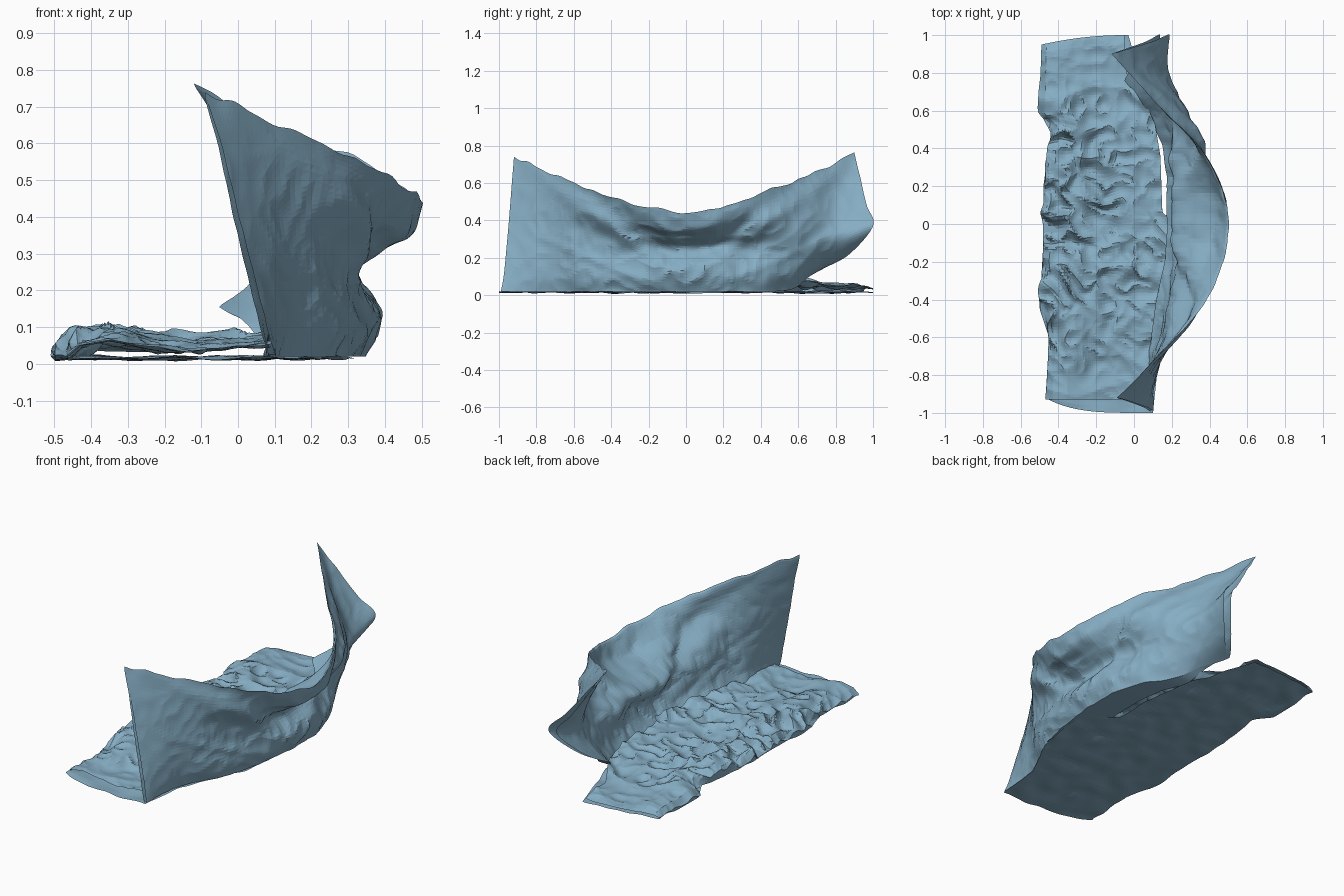
import bpy, bmesh, math
from mathutils import Vector, noise

if "Cube" in bpy.data.objects:
    bpy.data.objects.remove(bpy.data.objects["Cube"])


def catmull(pts, t):
    """Smooth point on a list of vectors, t in 0..1."""
    n = len(pts) - 1
    f = min(max(t, 0), 1) * n
    i = min(int(f), n - 1)
    f -= i
    a, b, c, d = (pts[min(max(k, 0), n)] for k in (i - 1, i, i + 1, i + 2))
    return 0.5 * (2 * b + (c - a) * f + (2 * a - 5 * b + 4 * c - d) * f * f
                  + (3 * b - a - 3 * c + d) * f ** 3)


def at(table, y):
    """Linear lookup in (y, value) pairs."""
    for (y0, a), (y1, b) in zip(table, table[1:]):
        if y <= y1:
            return a + (b - a) * max(0, y - y0) / (y1 - y0)
    return table[-1][1]


def crease(p, scale, seed):
    """Ridged noise giving sharp wrinkles, about -0.5..0.5."""
    q = p * scale + Vector((seed, seed * 0.7, -seed))
    return 0.5 - 2 * abs(noise.noise(q))


def sheet(name, fn, nu, nv):
    """Flat-shaded crumpled film from fn(u, v)."""
    bm = bmesh.new()
    g = [[bm.verts.new(fn(i / nu, j / nv)) for j in range(nv + 1)] for i in range(nu + 1)]
    for i in range(nu):
        for j in range(nv):
            bm.faces.new((g[i][j], g[i + 1][j], g[i + 1][j + 1], g[i][j + 1]))
    bmesh.ops.triangulate(bm, faces=bm.faces)
    bmesh.ops.recalc_face_normals(bm, faces=bm.faces)
    me = bpy.data.meshes.new(name)
    bm.to_mesh(me)
    bm.free()
    ob = bpy.data.objects.new(name, me)
    bpy.context.collection.objects.link(ob)
    mat = bpy.data.materials.get("blue_film") or bpy.data.materials.new("blue_film")
    mat.diffuse_color = (0.24, 0.42, 0.55, 1)
    mat.use_nodes = True
    mat.node_tree.nodes["Principled BSDF"].inputs["Base Color"].default_value = mat.diffuse_color
    me.materials.append(mat)
    return ob


# Outlines of the flat part seen from above, and the inner foot line of the wall
LEFT = [(-1, -.47), (-.6, -.45), (-.45, -.5), (-.1, -.48), (.2, -.48), (.48, -.44), (.6, -.5), (1, -.49)]
LOWER_RIGHT = [(-1, .1), (-.72, .13), (-.4, .28), (-.15, .32), (0, .22), (.06, .15), (.36, .14), (.6, .1), (.8, .03), (1, -.03)]
FOOT = [(-1, .09), (-.7, .07), (-.4, .11), (-.2, .155), (0, .17), (.25, .175), (.42, .15), (.6, .07), (.8, -.05), (1, -.06)]
# Mean height of the upper layer from left (u = 0) to right (u = 1)
HEIGHT = [(0, .03), (.06, .065), (.2, .08), (.4, .06), (.6, .048), (.85, .055), (1, .075)]


def base_point(u, v, top):
    y = -1 + 2 * v
    if top:
        y = -.93 + 1.93 * v     # the upper layer stops short of the front opening
    x0, x1 = at(LEFT, y), at(LOWER_RIGHT, y)
    if top:
        x1 = min(x1, at(FOOT, y) + .01)
    x = x0 + (x1 - x0) * u
    p = Vector((x, y, 0))
    yy = y - .05 * (1 - u) ** 2 * max(0, y) ** 6
    if not top:
        yy += .08 * (1 - u) ** 4 * max(0, -y) ** 8
        return Vector((x, yy, .016 + .012 * noise.noise(p * 9)))
    # upper layer: puffed in the middle, finest wrinkles on the left
    middle = max(0, 1 - (abs(y) / .8) ** 4)
    rough = .012 + middle * (.016 + .03 * (1 - u) ** 2)
    z = at(HEIGHT, u) * (.75 + .25 * middle)
    z += rough * (crease(Vector((x * .8, y * 1.4, 0)), 4, 3) + .6 * crease(p, 11, 8))
    # cross fold
    z += .035 * math.exp(-((y + .23 + .1 * x) / .04) ** 2) * u
    z = .025 + (z - .025) * min(1, (1 - y) * 14 + .2) ** .6
    q = .03 * middle * min(1, 6 * (1 - u))
    return Vector((x + q * noise.noise(p * 9), yy + q * noise.noise(p * 9 + Vector((7, 3, 1))), max(.02, z)))


sheet("flat_lower_layer", lambda u, v: base_point(u, v, False), 24, 70)
sheet("flat_upper_layer", lambda u, v: base_point(u, v, True), 50, 140)
# narrow band closing the left side of the flat part
sheet("flat_left_edge", lambda u, v: base_point(0, v, False).lerp(base_point(0, v, True), u), 2, 140)

# Cross-sections of the standing wall: (x, z) bottom to top, with y of bottom, middle, top
WALL = [
    ((-.99, -.96, -.92), (.1, .02, .08, .1, .04, .25, 0, .4, -.04, .57, -.09, .74)),
    ((-.75, -.74, -.73), (.12, .02, .14, .1, .14, .25, .13, .38, .12, .5, .1, .655)),
    ((-.4, -.4, -.4), (.27, .02, .3, .1, .29, .22, .31, .33, .36, .42, .39, .525)),
    ((0, 0, 0), (.34, .02, .38, .13, .325, .25, .40, .31, .475, .35, .5, .435)),
    ((.35, .35, .35), (.31, .02, .34, .12, .3, .25, .35, .33, .41, .42, .39, .52)),
    ((.56, .59, .62), (.17, .03, .23, .12, .26, .23, .28, .33, .25, .45, .14, .63)),
    ((.66, .8, .78), (.06, .1, .12, .17, .18, .29, .15, .4, .08, .53, -.01, .7)),
    ((.75, 1.0, .9), (-.03, .15, .08, .22, .19, .37, .1, .48, -.01, .62, -.12, .76)),
]
SECTIONS = []
for (yb, ym, yt), xz in WALL:
    row = []
    for k in range(6):
        y = yb + (ym - yb) * k / 2 if k < 2 else ym + (yt - ym) * (k - 2) / 3
        row.append(Vector((xz[2 * k], y, xz[2 * k + 1])))
    SECTIONS.append(row)


def wall_point(u, v, inner):
    p = catmull([catmull(row, u) for row in SECTIONS], v)
    y = p.y
    ay = math.sqrt(y * y + .01)
    belly = max(0, 1 - (y / .9) ** 2)
    mid = math.sin(math.pi * u)
    # drape: ridge and groove from each upper corner down to the middle of the foot
    away = min(1, max(0, abs(y) - .05) / .25)
    h = p.z - .06 - .73 * ay
    d = (.028 * math.exp(-(h / .05) ** 2) - .028 * math.exp(-((h - .11) / .06) ** 2)) * belly * away
    # second, flatter fold nearer the floor
    h2 = p.z - .03 - .45 * max(0, ay - .15)
    d += .012 * math.exp(-(h2 / .03) ** 2) * mid * belly
    d += (.016 * crease(Vector((p.x, y, p.z - .6 * ay)), 4, 5)
          + .01 * crease(p, 11, 2)) * (.25 + .75 * belly)
    p.x += d * (1 - .6 * u ** 6)
    p.z += .018 * noise.noise(p * 10) * u ** 4
    if inner:
        # inner layer hangs away from the outer one and spreads towards its foot line
        q = Vector(p)
        foot = wall_point(0, v, False)
        gap = max(.01, foot.x - at(FOOT, foot.y))
        back = max(0, y - .45) / .55
        p.x -= gap * (1 - u) ** 1.6 + (.012 + .025 * belly + .06 * back * (1 - u)) * mid ** .5
        p.x += .014 * noise.noise(q * 7) * mid * belly
    p.z = max(p.z, .008)
    return p


sheet("wall_outer_layer", lambda u, v: wall_point(u, v, False), 44, 120)
sheet("wall_inner_layer", lambda u, v: wall_point(u, v, True), 44, 120)
# strip closing the foot of the wall between its two layers
sheet("wall_foot", lambda u, v: wall_point(0, v, False).lerp(wall_point(0, v, True), u), 5, 120)
